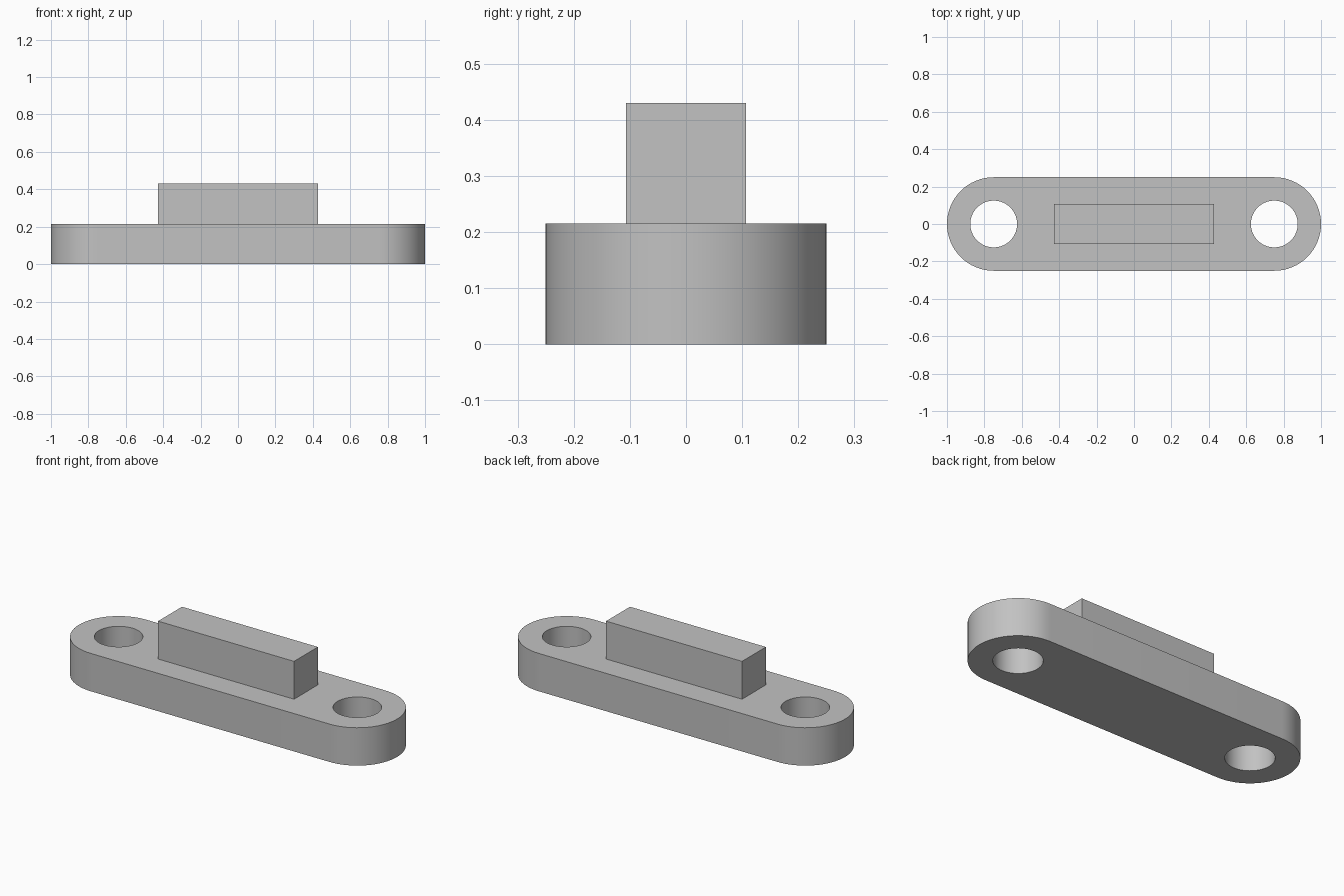
import bpy
import bmesh
from math import cos, sin, pi, radians
from mathutils import Vector

cube = bpy.data.objects.get("Cube")
if cube:
    bpy.data.objects.remove(cube, do_unlink=True)

END_X, END_R, HOLE_R = 0.75, 0.25, 0.125
PLATE_H, TOTAL_H = 0.215, 0.43
BLOCK_X, BLOCK_Y = 0.427, 0.107
SEGMENTS = 64

grey = bpy.data.materials.new("Plain grey")
grey.use_nodes = True
colour = (0.54, 0.54, 0.54, 1)
grey.diffuse_color = colour
grey.node_tree.nodes["Principled BSDF"].inputs["Base Color"].default_value = colour


def arc(cx, radius, start, sweep, count):
    return [(cx + radius * cos(start + sweep * i / count),
             radius * sin(start + sweep * i / count)) for i in range(count + 1)]


def prism(name, loops, bottom, top):
    """Fill an outline with optional holes and extrude it upwards."""
    bm = bmesh.new()
    edges = []
    for loop in loops:
        verts = [bm.verts.new((x, y, bottom)) for x, y in loop]
        edges += [bm.edges.new((v, verts[i - 1])) for i, v in enumerate(verts)]
    bmesh.ops.triangle_fill(bm, use_beauty=True, use_dissolve=False,
                            edges=edges, normal=Vector((0, 0, 1)))
    result = bmesh.ops.extrude_face_region(bm, geom=bm.faces[:], use_keep_orig=True)
    raised = [g for g in result["geom"] if isinstance(g, bmesh.types.BMVert)]
    bmesh.ops.translate(bm, verts=raised, vec=(0, 0, top - bottom))
    bmesh.ops.recalc_face_normals(bm, faces=bm.faces[:])
    mesh = bpy.data.meshes.new(name)
    bm.to_mesh(mesh)
    bm.free()
    mesh.materials.append(grey)
    obj = bpy.data.objects.new(name, mesh)
    bpy.context.collection.objects.link(obj)
    return obj


# Rounded mounting plate with a through hole at each end
outline = (arc(END_X, END_R, -pi / 2, pi, SEGMENTS // 2)
           + arc(-END_X, END_R, pi / 2, pi, SEGMENTS // 2))
holes = [arc(side * END_X, HOLE_R, 0, 2 * pi, SEGMENTS)[:-1] for side in (-1, 1)]
plate = prism("mounting_plate", [outline] + holes, 0, PLATE_H)

bpy.ops.object.select_all(action="DESELECT")
plate.select_set(True)
bpy.context.view_layer.objects.active = plate
bpy.ops.object.shade_smooth_by_angle(angle=radians(30))

# Raised rectangular block, seated slightly into the plate
corners = [(-BLOCK_X, -BLOCK_Y), (BLOCK_X, -BLOCK_Y),
           (BLOCK_X, BLOCK_Y), (-BLOCK_X, BLOCK_Y)]
prism("raised_block", [corners], PLATE_H - 0.01, TOTAL_H)
